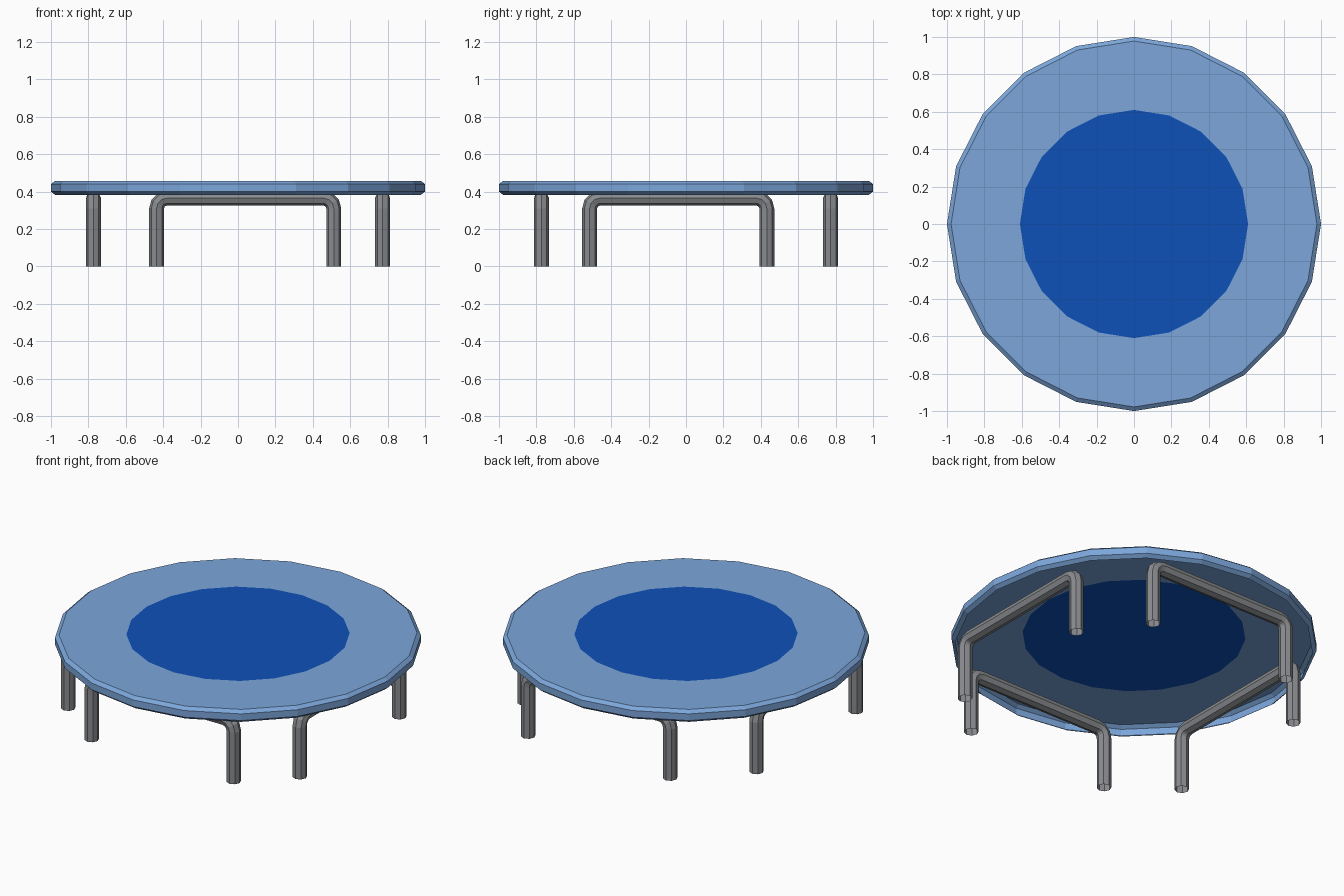
import bpy, bmesh, math
from mathutils import Vector

if "Cube" in bpy.data.objects:
    bpy.data.objects.remove(bpy.data.objects["Cube"])


def material(name, rgb):
    m = bpy.data.materials.new(name)
    m.diffuse_color = (*rgb, 1)
    m.use_nodes = True
    m.node_tree.nodes["Principled BSDF"].inputs["Base Color"].default_value = m.diffuse_color
    return m


PAD = material("light blue pad", (0.20, 0.38, 0.70))
MAT = material("deep blue mat", (0.0045, 0.082, 0.48))
STEEL = material("grey steel", (0.25, 0.26, 0.275))


def finish(name, bm, mats):
    me = bpy.data.meshes.new(name)
    bm.to_mesh(me)
    bm.free()
    for m in mats:
        me.materials.append(m)
    ob = bpy.data.objects.new(name, me)
    bpy.context.collection.objects.link(ob)
    return ob


def skin(bm, rings):
    # join successive closed rings of points with quads
    vs = [[bm.verts.new(p) for p in ring] for ring in rings]
    n = len(vs[0])
    for a, b in zip(vs, vs[1:]):
        for i in range(n):
            j = (i + 1) % n
            bm.faces.new((a[i], a[j], b[j], b[i]))
    return vs


def circle(r, z, n=20):
    return [Vector((r * math.cos(2 * math.pi * i / n),
                    r * math.sin(2 * math.pi * i / n), z)) for i in range(n)]


# Padded rim: open-bottomed shell with chamfered skirt, 20 sides
TOP = 0.457
bm = bmesh.new()
skin(bm, [circle(r, z) for r, z in
          ((0.978, 0.382), (1, 0.40), (1, 0.44), (0.978, TOP), (0.61, TOP))])
finish("padded_rim", bm, [PAD])

# Jumping mat: flat centre sheet, flush with the rim
bm = bmesh.new()
bm.faces.new([bm.verts.new(p) for p in circle(0.61, TOP)])
finish("jumping_mat", bm, [MAT])


def leg_frame(name, along, across, lo, hi, offset):
    # U-shaped tube with two bends, open at the feet
    r, bend, top = 0.04, 0.055, 0.365
    path = [(lo, 0, 0.0)]                     # (position, height, angle)
    for cx, start in ((lo + bend, 180), (hi - bend, 90)):
        for k in range(4):
            t = math.radians(start - 30 * k)
            path.append((cx + bend * math.cos(t),
                         top - bend + bend * math.sin(t), math.pi - t))
    path.append((hi, 0, math.pi))
    rings = []
    for u, z, t in path:
        out = -math.cos(t) * along + math.sin(t) * Vector((0, 0, 1))
        c = u * along + offset * across + Vector((0, 0, z))
        rings.append([c + r * (math.cos(a) * out + math.sin(a) * across)
                      for a in (i * math.pi / 4 for i in range(8))])
    bm = bmesh.new()
    skin(bm, rings)
    bmesh.ops.recalc_face_normals(bm, faces=bm.faces)
    finish(name, bm, [STEEL])


# Four leg frames, one on each side
X, Y = Vector((1, 0, 0)), Vector((0, 1, 0))
leg_frame("front_leg_frame", X, Y, -0.435, 0.512, -0.773)
leg_frame("back_leg_frame", X, Y, -0.435, 0.512, 0.773)
leg_frame("left_leg_frame", Y, X, -0.515, 0.432, -0.773)
leg_frame("right_leg_frame", Y, X, -0.515, 0.432, 0.773)
